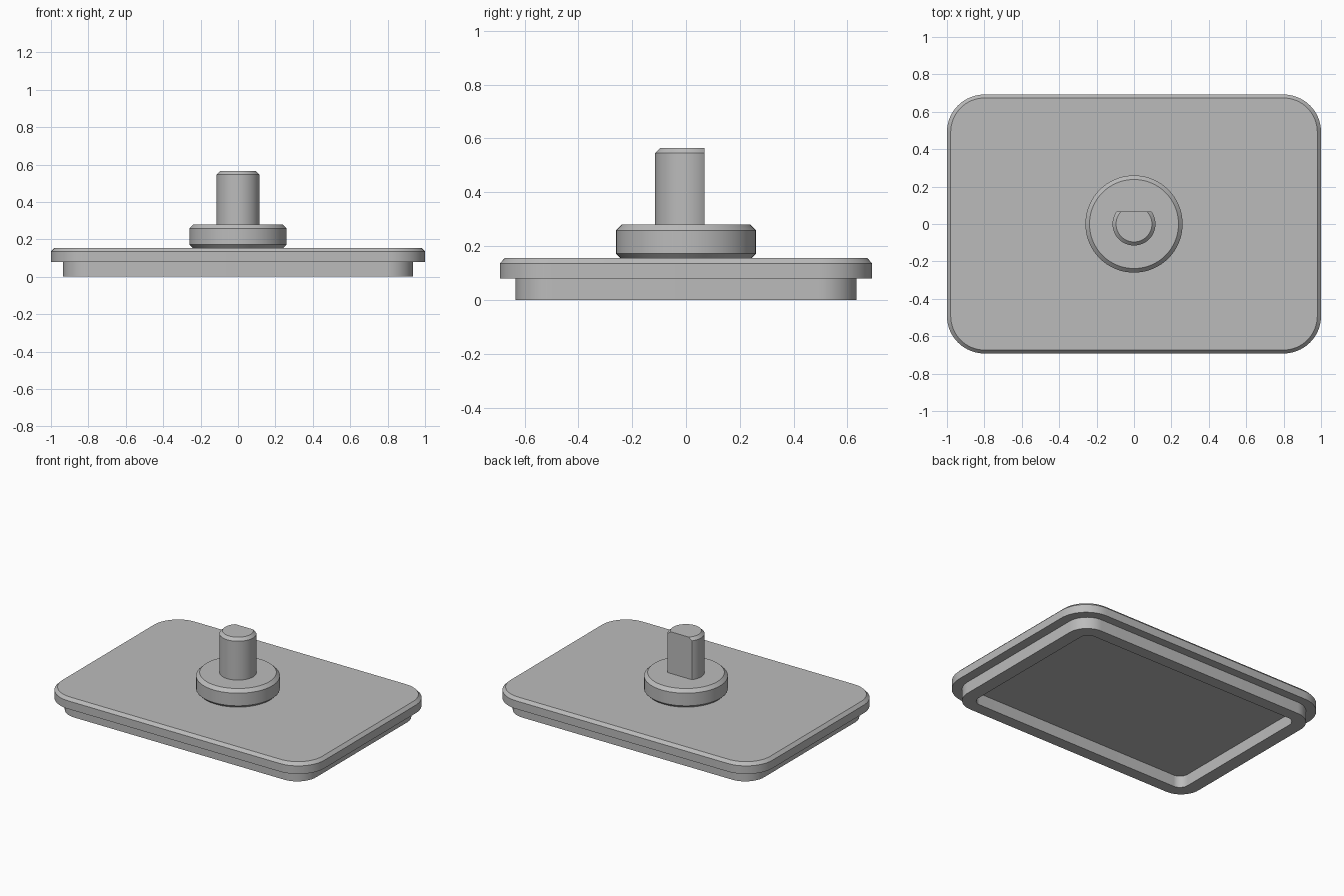
import bpy, bmesh
from math import sin, cos, pi, radians

cube = bpy.data.objects.get("Cube")
if cube:
    bpy.data.objects.remove(cube, do_unlink=True)

SEG = 16  # segments per rounded corner

# single plain grey
grey = bpy.data.materials.new("plain_grey")
grey.use_nodes = True
colour = (0.5, 0.5, 0.5, 1)
grey.diffuse_color = colour
grey.node_tree.nodes["Principled BSDF"].inputs["Base Color"].default_value = colour


def rounded_ring(bm, hx, hy, r, z):
    """Loop of vertices on a rounded rectangle; a circle when hx = hy = r."""
    verts = []
    for q, (sx, sy) in enumerate([(1, 1), (-1, 1), (-1, -1), (1, -1)]):
        # a full circle shares the end points of neighbouring corners
        count = SEG if hx == r else SEG + 1
        for i in range(count):
            a = (q + i / SEG) * pi / 2
            verts.append(bm.verts.new((sx * (hx - r) + r * cos(a),
                                       sy * (hy - r) + r * sin(a), z)))
    return verts


def loft(name, sections, flat_y=None):
    """Closed solid through a stack of rings, optionally cut flat at the back."""
    bm = bmesh.new()
    rings = [rounded_ring(bm, *s) for s in sections]
    for a, b in zip(rings, rings[1:]):
        n = len(a)
        for i in range(n):
            j = (i + 1) % n
            bm.faces.new((a[i], a[j], b[j], b[i]))
    bm.faces.new(rings[0][::-1])
    bm.faces.new(rings[-1])
    if flat_y is not None:
        cut = bmesh.ops.bisect_plane(bm, geom=bm.verts[:] + bm.edges[:] + bm.faces[:],
                                     plane_co=(0, flat_y, 0), plane_no=(0, 1, 0),
                                     clear_outer=True)
        edges = [e for e in cut["geom_cut"] if isinstance(e, bmesh.types.BMEdge)]
        bmesh.ops.contextual_create(bm, geom=edges)
    bmesh.ops.recalc_face_normals(bm, faces=bm.faces[:])
    mesh = bpy.data.meshes.new(name)
    bm.to_mesh(mesh)
    bm.free()
    mesh.materials.append(grey)
    obj = bpy.data.objects.new(name, mesh)
    bpy.context.collection.objects.link(obj)
    bpy.ops.object.select_all(action="DESELECT")
    obj.select_set(True)
    bpy.context.view_layer.objects.active = obj
    bpy.ops.object.shade_smooth_by_angle(angle=radians(30))
    return obj


def turned(name, profile, flat_y=None):
    return loft(name, [(r, r, r, z) for r, z in profile], flat_y)


# plate with an overhanging flange and a hollow rim underneath
X, Y, R = 1.0, 0.692, 0.2
RIM, POCKET, CHAMFER = 0.065, 0.155, 0.02


def inset(d, z):
    return (X - d, Y - d * 0.9, R - d * 0.9, z)


loft("base_plate", [inset(POCKET, 0.08), inset(POCKET, 0), inset(RIM, 0),
                    inset(RIM, 0.08), inset(0, 0.08), inset(0, 0.135),
                    inset(CHAMFER, 0.155)])

# chamfered collar
turned("collar", [(0.243, 0.155), (0.26, 0.172), (0.26, 0.258), (0.238, 0.28)])

# shaft with one flat side
turned("flatted_shaft", [(0.115, 0.27), (0.115, 0.546), (0.096, 0.565)], flat_y=0.068)
